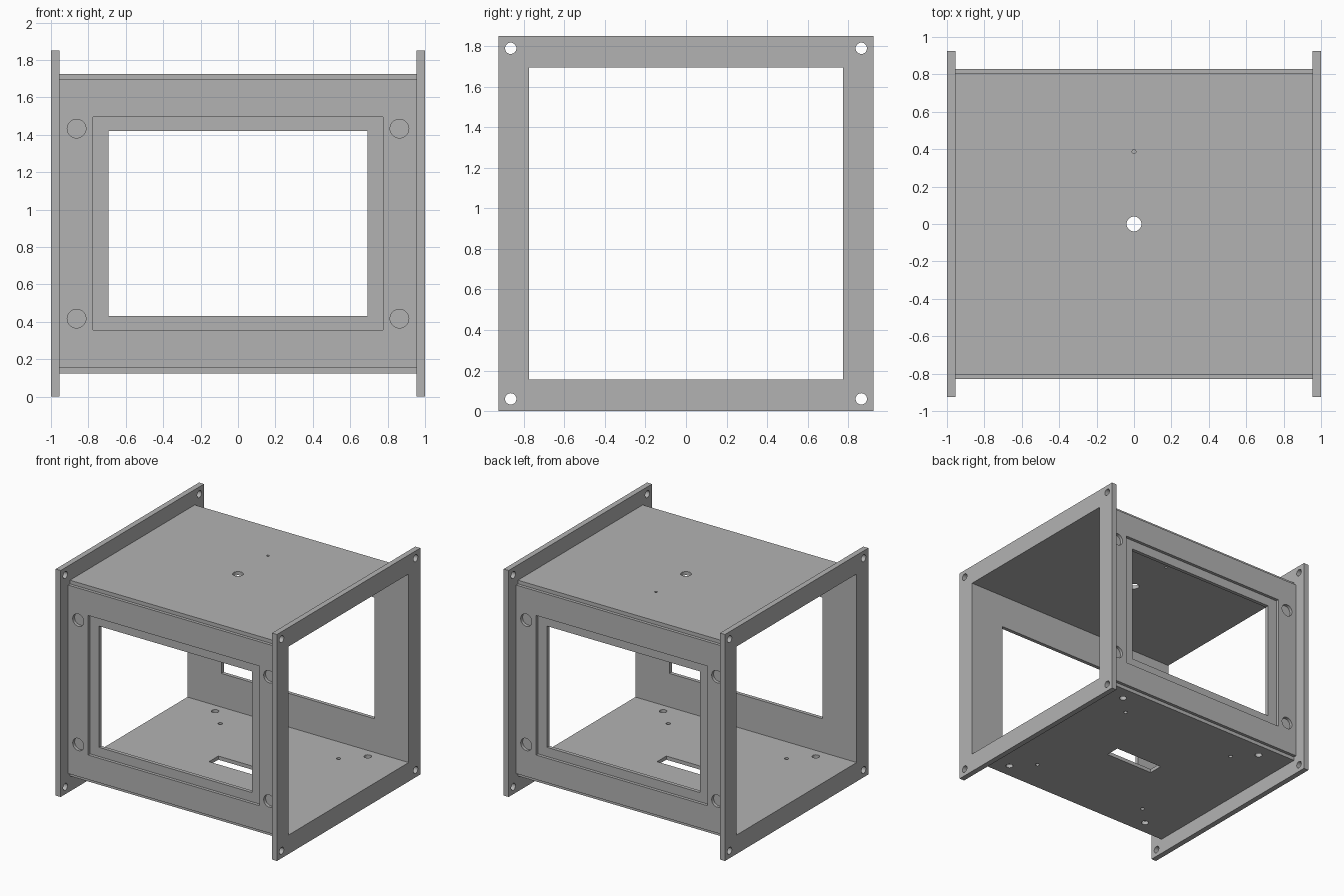
import bpy
import bmesh
import math
from mathutils import Matrix, Vector

if "Cube" in bpy.data.objects:
    bpy.data.objects.remove(bpy.data.objects["Cube"], do_unlink=True)

grey = bpy.data.materials.new("neutral_grey")
grey.use_nodes = True
colour = (0.45, 0.45, 0.45, 1)
grey.diffuse_color = colour
grey.node_tree.nodes["Principled BSDF"].inputs["Base Color"].default_value = colour

X, Y, Z = Vector((1, 0, 0)), Vector((0, 1, 0)), Vector((0, 0, 1))


def rect(w, h):
    """Rectangle outline centred on the plate."""
    return [(-w, -h), (w, -h), (w, h), (-w, h)]


def circle(cx, cy, r, n=32):
    """Round hole outline."""
    return [(cx + r * math.cos(math.tau * i / n), cy + r * math.sin(math.tau * i / n))
            for i in range(n)]


def corners(a, b, r):
    """Four round holes, one in each corner."""
    return [circle(sx * a, sy * b, r) for sx in (-1, 1) for sy in (-1, 1)]


def plate(name, outlines, thick, centre, u, v):
    """Flat plate spanning u and v: the first outline is its rim, the rest are holes."""
    curve = bpy.data.curves.new(name + "_profile", "CURVE")
    curve.dimensions = "2D"
    curve.fill_mode = "BOTH"
    curve.extrude = thick / 2
    for outline in outlines:
        spline = curve.splines.new("POLY")
        spline.points.add(len(outline) - 1)
        for point, (a, b) in zip(spline.points, outline):
            point.co = (a, b, 0, 1)
        spline.use_cyclic_u = True
    temp = bpy.data.objects.new(name + "_profile", curve)
    bpy.context.collection.objects.link(temp)
    graph = bpy.context.evaluated_depsgraph_get()
    mesh = bpy.data.meshes.new_from_object(temp.evaluated_get(graph))
    bpy.data.objects.remove(temp, do_unlink=True)
    bpy.data.curves.remove(curve)

    turn = Matrix((u, v, u.cross(v))).transposed().to_4x4()
    bm = bmesh.new()
    bm.from_mesh(mesh)
    bmesh.ops.remove_doubles(bm, verts=bm.verts, dist=0.0001)
    bmesh.ops.transform(bm, matrix=turn, verts=bm.verts)
    bmesh.ops.recalc_face_normals(bm, faces=bm.faces)
    bm.to_mesh(mesh)
    bm.free()
    mesh.name = name
    mesh.materials.clear()
    mesh.materials.append(grey)
    obj = bpy.data.objects.new(name, mesh)
    obj.location = centre
    bpy.context.collection.objects.link(obj)
    bpy.ops.object.select_all(action="DESELECT")
    obj.select_set(True)
    bpy.context.view_layer.objects.active = obj
    bpy.ops.object.shade_smooth_by_angle(angle=math.radians(30))
    return obj


MID = 0.925       # middle height of the case
HALF = 0.955      # half length between the flanges
INNER = 0.77      # half height of the inside
SKIN = 0.03       # wall thickness

# Square end flanges with bolt holes
for side, sx in (("left", 1), ("right", -1)):
    plate(side + "_flange", [rect(MID, MID), rect(0.775, INNER)] + corners(0.865, 0.865, 0.028),
          0.045, (sx * 0.9775, 0, MID), Y, Z)

# Front and back walls, each with a raised frame around a stepped window
for side, sy in (("front", -1), ("back", 1)):
    plate(side + "_wall", [rect(HALF, INNER), rect(0.692, 0.495)],
          SKIN, (0, sy * 0.79, MID), X, Z)
    plate(side + "_frame", [rect(HALF, INNER), rect(0.774, 0.57)] + corners(0.863, 0.508, 0.05),
          0.025, (0, sy * 0.8175, MID), X, Z)

# Top plate with a centre hole and a pin hole
plate("top_plate", [rect(HALF, 0.805), circle(0, 0, 0.04), circle(0, 0.387, 0.01)],
      SKIN, (0, 0, MID + INNER + SKIN / 2), X, Y)

# Floor plate with a cable slot and two rings of mounting holes
plate("floor_plate",
      [rect(HALF, 0.805), rect(0.22, 0.06)] + corners(0.69, 0.69, 0.028)
      + corners(0.535, 0.535, 0.016),
      SKIN, (0, 0, MID - INNER - SKIN / 2), X, Y)
